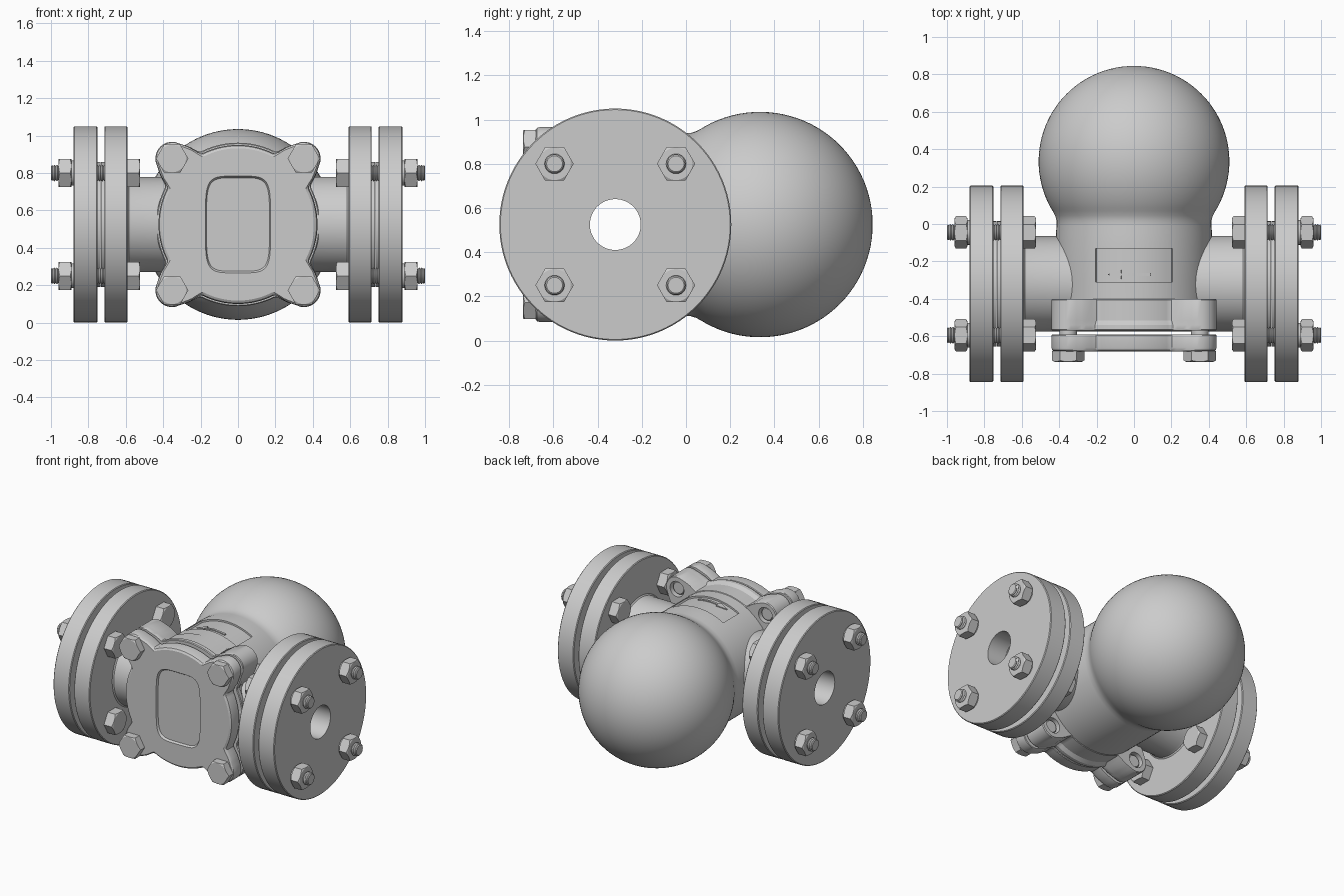
import bpy, bmesh
from math import sin, cos, pi, radians, sqrt, asin

if "Cube" in bpy.data.objects:
    bpy.data.objects.remove(bpy.data.objects["Cube"])

CY, CZ = -0.32, 0.525      # pipe axis (y, z)
BOLT = 0.275               # flange bolt offset
LUG = 0.352                # cover bolt offset


def finish(name, bm):
    bmesh.ops.remove_doubles(bm, verts=bm.verts, dist=1e-5)
    bmesh.ops.recalc_face_normals(bm, faces=bm.faces)
    me = bpy.data.meshes.new(name)
    bm.to_mesh(me)
    bm.free()
    ob = bpy.data.objects.new(name, me)
    bpy.context.collection.objects.link(ob)
    return ob


def loft(name, axis, c, profile, n=64, closed=False):
    """Rings of (position along axis, radius); either may be a function of angle."""
    bm = bmesh.new()
    rings = []
    for a, r in profile:
        ring = []
        for i in range(n):
            t = 2 * pi * i / n
            av = a(t) if callable(a) else a
            rv = r(t) if callable(r) else r
            u, v = c[0] + rv * cos(t), c[1] + rv * sin(t)
            ring.append(bm.verts.new((av, u, v) if axis == 'x' else (u, av, v)))
        rings.append(ring)
    for k in range(len(rings) if closed else len(rings) - 1):
        p, q = rings[k], rings[(k + 1) % len(rings)]
        for i in range(n):
            j = (i + 1) % n
            bm.faces.new((p[i], p[j], q[j], q[i]))
    if not closed:
        for ring, pr in ((rings[0], profile[0]), (rings[-1], profile[-1])):
            if pr[1] != 0:
                bm.faces.new(ring)
    return finish(name, bm)


def cut(ob, cutter):
    m = ob.modifiers.new("cut", 'BOOLEAN')
    m.operation, m.solver, m.object = 'DIFFERENCE', 'EXACT', cutter
    bpy.context.view_layer.objects.active = ob
    bpy.ops.object.modifier_apply(modifier=m.name)


def drop(ob):
    bpy.data.objects.remove(ob, do_unlink=True)


def hex_prism(name, axis, c, a0, a1, ap=0.075, cham0=True, cham1=True):
    """Hexagon with points sideways and round-chamfered corners."""
    rad = lambda t: ap / cos((t + 1e-9) % (pi / 3) - pi / 6)
    s = 1 if a1 > a0 else -1
    drp = lambda t: s * (rad(t) - ap * 0.98) * 0.6
    prof = []
    prof += [(a0, ap * 0.98), (lambda t: a0 + drp(t), rad)] if cham0 else [(a0, rad)]
    prof += [(lambda t: a1 - drp(t), rad), (a1, ap * 0.98)] if cham1 else [(a1, rad)]
    return loft(name, axis, c, prof, 48)


def lobed(base, inset=0.0, lug=0.09):
    """Round plate outline with four corner lugs."""
    d0 = LUG * sqrt(2)
    edge = asin(lug / d0) * 0.97

    def lobe(d):
        return d0 * cos(d) + sqrt(max(lug ** 2 - (d0 * sin(d)) ** 2, 0))

    def f(t):
        d = abs(t % (pi / 2) - pi / 4)
        if d < edge:
            return lobe(d) - inset
        k = min((d - edge) / radians(8), 1)
        k = k * k * (3 - 2 * k)
        return lobe(edge) * (1 - k) + base * k - inset
    return f


def curved_strip(name, cols, r0, r1):
    """Block wrapped on the body cylinder; cols are (x, y low, y high)."""
    bm = bmesh.new()
    sec = []
    for x, lo, hi in cols:
        t = asin(x / 0.415)
        sec.append([bm.verts.new((r * sin(t), y, CZ + r * cos(t)))
                    for r, y in ((r0, lo), (r0, hi), (r1, hi), (r1, lo))])
    for p, q in zip(sec, sec[1:]):
        for i in range(4):
            j = (i + 1) % 4
            bm.faces.new((p[i], p[j], q[j], q[i]))
    bm.faces.new(sec[0])
    bm.faces.new(sec[-1])
    return finish(name, bm)


# body: cylinder flowing into the big sphere
prof = [(-0.56, 0), (-0.56, 0.415), (-0.3, 0.417), (-0.05, 0.417), (-0.01, 0.414),
        (0.02, 0.414), (0.045, 0.422), (0.07, 0.435)]
a_start = radians(61)
for i in range(33):
    a = a_start + (pi - a_start) * i / 32
    prof.append((0.335 - 0.51 * cos(a), 0.51 * sin(a) if i < 32 else 0))
body = loft("body_with_float_sphere", 'y', (0, CZ), prof, 96)

# body flange with lugs
rim = loft("body_lug_flange", 'y', (0, CZ),
           [(-0.40, lobed(0.42, 0.006)), (-0.406, lobed(0.42)), (-0.515, lobed(0.42)),
            (-0.54, lobed(0.437)), (-0.565, lobed(0.437)), (-0.57, lobed(0.437, 0.005))], 192)

# through bore
bore = loft("bore_cutter", 'x', (CY, CZ), [(-0.7, 0.118), (0.7, 0.118)], 64)
cut(body, bore)
cut(rim, bore)
drop(bore)

# shallow label recess and flow arrow on top of the body
xs = [-0.205 + 0.41 * i / 16 for i in range(17)]
pocket = curved_strip("pocket_cutter", [(x, -0.31, -0.13) for x in xs], 0.405, 0.46)
cut(body, pocket)
drop(pocket)
curved_strip("flow_arrow", [(-0.14, -0.271, -0.269), (-0.07, -0.295, -0.245),
                            (-0.069, -0.278, -0.262), (0.0, -0.278, -0.262),
                            (0.09, -0.278, -0.262)], 0.40, 0.413)

# cover plate
cover = loft("cover_plate", 'y', (0, CZ),
             [(-0.59, lobed(0.425, 0.004)), (-0.595, lobed(0.425)), (-0.66, lobed(0.425)),
              (-0.674, lobed(0.425, 0.005)), (-0.682, lobed(0.425, 0.018))], 192)


def panel(t):
    # rounded rectangle radius in polar form
    return ((abs(cos(t)) / 0.175) ** 5 + (abs(sin(t)) / 0.26) ** 5) ** (-1 / 5)


pan = loft("panel_cutter", 'y', (0, CZ),
           [(-0.668, lambda t: panel(t) * 0.96), (-0.70, lambda t: panel(t) * 1.04)], 96)
cut(cover, pan)
drop(pan)

# cover bolts and their holes
for sx in (-1, 1):
    for sz in (-1, 1):
        c = (sx * LUG, CZ + sz * LUG)
        hole = loft("hole_cutter", 'y', c, [(-0.45, 0.055), (-0.38, 0.055)], 32)
        cut(rim, hole)
        drop(hole)
        loft("cover_bolt_shank", 'y', c,
             [(-0.69, 0.047), (-0.425, 0.047), (-0.418, 0.04)], 32)
        hex_prism("cover_bolt_head", 'y', c, -0.68, -0.737, cham0=False)

# pipe stubs, flange pairs and flange bolts on both sides
for s, side in ((-1, "left"), (1, "right")):
    def sx(pts):
        return [(s * a, r) for a, r in pts]
    loft(side + "_pipe_and_inner_flange", 'x', (CY, CZ), sx(
        [(0, 0.115), (0, 0.255), (0.57, 0.255), (0.583, 0.259), (0.59, 0.268),
         (0.59, 0.52), (0.595, 0.525), (0.71, 0.525), (0.715, 0.52),
         (0.715, 0.335), (0.732, 0.335), (0.732, 0.115)]), 96, True)
    loft(side + "_outer_flange", 'x', (CY, CZ), sx(
        [(0.734, 0.115), (0.734, 0.335), (0.752, 0.335), (0.752, 0.52),
         (0.757, 0.525), (0.875, 0.525), (0.88, 0.52), (0.88, 0.115)]), 96, True)
    thread = [(0.58, 0.045)]
    for i in range(30):
        thread += [(0.59 + i * 0.0135, 0.045), (0.59675 + i * 0.0135, 0.038)]
    thread += [(0.995, 0.042), (1.0, 0.036)]
    for by in (-BOLT, BOLT):
        for bz in (-BOLT, BOLT):
            c = (CY + by, CZ + bz)
            loft(side + "_stud", 'x', c, sx(thread), 24)
            hex_prism(side + "_bolt_head", 'x', c, s * 0.59, s * 0.523, cham0=False)
            hex_prism(side + "_nut", 'x', c, s * 0.89, s * 0.96)
            loft(side + "_washer", 'x', c, sx([(0.878, 0.066), (0.891, 0.066)]), 32)

# smooth shading with sharp edges kept
for ob in bpy.data.objects:
    ob.select_set(ob.type == 'MESH')
bpy.context.view_layer.objects.active = body
bpy.ops.object.shade_smooth_by_angle(angle=radians(30))
